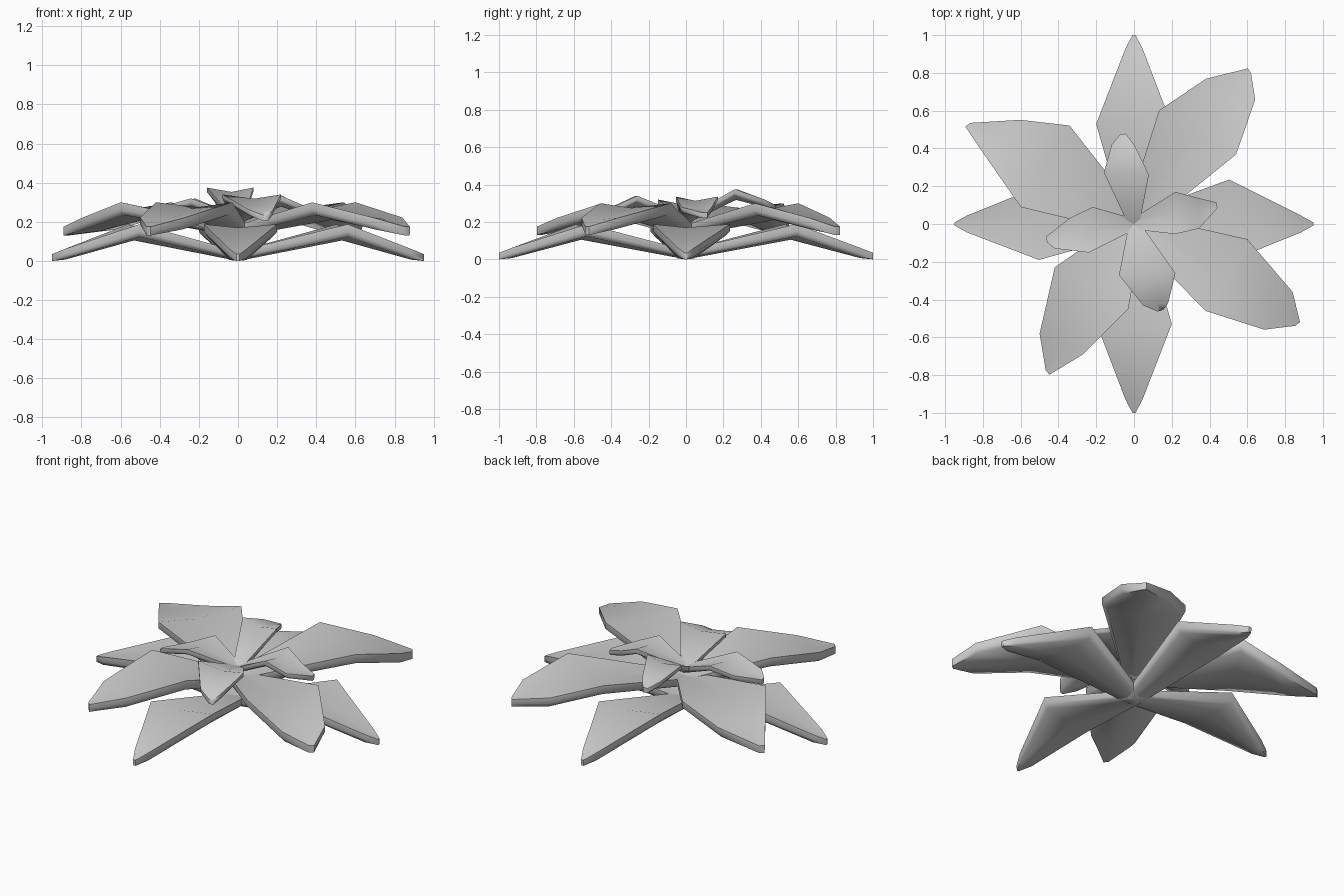
import bpy, bmesh, math


def petal(name, angle, stations, length=1.0):
    """Thick creased petal; station: (r_left, r_right, w_left, w_right, z_edge, z_mid, thickness)."""
    bm = bmesh.new()
    ca, sa = math.cos(math.radians(angle)), math.sin(math.radians(angle))
    rings = []
    for rl, rr, wl, wr, ze, zm, t in stations:
        rm = (rl + rr) / 2
        # top face, upright rim, bevelled underside
        pts = [(rl, wl, ze), (rm, 0, zm), (rr, -wr, ze), (rr, -wr, ze - t * 0.6),
               (rr, -wr * 0.88, ze - t), (rm, 0, zm - t),
               (rl, wl * 0.88, ze - t), (rl, wl, ze - t * 0.6)]
        rings.append([bm.verts.new((r * length * ca - s * sa, r * length * sa + s * ca, z))
                      for r, s, z in pts])
    n = len(rings[0])
    for a, b in zip(rings, rings[1:]):
        for i in range(n):
            j = (i + 1) % n
            bm.faces.new((a[i], a[j], b[j], b[i]))
    bm.faces.new(rings[0])
    bm.faces.new(rings[-1][::-1])
    bmesh.ops.recalc_face_normals(bm, faces=bm.faces)
    mesh = bpy.data.meshes.new(name)
    bm.to_mesh(mesh)
    bm.free()
    ob = bpy.data.objects.new(name, mesh)
    bpy.context.collection.objects.link(ob)
    bpy.ops.object.select_all(action='DESELECT')
    ob.select_set(True)
    bpy.context.view_layer.objects.active = ob
    bpy.ops.object.shade_smooth_by_angle(angle=math.radians(62))


# lower pointed leaves along the axes
for i, (length, wl) in enumerate(((0.95, 0.235), (1.0, 0.20), (0.95, 0.19), (1.0, 0.20))):
    petal(f"lower_leaf_{i + 1}", i * 90, [
        (0.0, 0.0, 0.05, 0.05, 0.05, 0.045, 0.045),
        (0.53, 0.59, wl, 0.175, 0.188, 0.17, 0.065),
        (0.93, 0.93, 0.045, 0.045, 0.062, 0.057, 0.05),
        (1.0, 1.0, 0.008, 0.008, 0.035, 0.035, 0.035)], length)

# broad middle petals on the diagonals: angle, shoulder, outer shoulder, tip radius
for i, (angle, mid, out, tip) in enumerate((
        (53, (0.56, 0.62, 0.256, 0.21), (0.844, 0.912, 0.158, 0.116), 1.02),
        (149.2, (0.56, 0.56, 0.23, 0.273), (0.87, 0.80, 0.09, 0.165), 1.03),
        (239.8, (0.404, 0.41, 0.20, 0.247), (0.732, 0.753, 0.114, 0.14), 0.914),
        (328.6, (0.554, 0.564, 0.244, 0.195), (0.905, 0.88, 0.13, 0.118), 1.02))):
    petal(f"middle_petal_{i + 1}", angle, [
        (-0.02, -0.02, 0.05, 0.05, 0.17, 0.165, 0.045),
        (*mid, 0.30, 0.275, 0.065),
        (*out, 0.222, 0.212, 0.06),
        (tip, tip - 0.01, 0.015, 0.015, 0.175, 0.175, 0.045)])

# small upper petals: angle, shoulder, outer shoulder, tip radius, shoulder height, tip height
for i, (angle, mid, out, tip, zs, zt) in enumerate((
        (12.8, (0.252, 0.20, 0.117, 0.10), (0.36, 0.33, 0.06, 0.10), 0.45, 0.335, 0.25),
        (97, (0.29, 0.25, 0.125, 0.11), (0.43, 0.417, 0.067, 0.052), 0.48, 0.375, 0.29),
        (190, (0.262, 0.20, 0.107, 0.127), (0.436, 0.33, 0.055, 0.09), 0.47, 0.32, 0.24),
        (287, (0.313, 0.235, 0.134, 0.155), (0.454, 0.426, 0.05, 0.08), 0.48, 0.34, 0.235))):
    petal(f"upper_petal_{i + 1}", angle, [
        (0.0, 0.0, 0.03, 0.03, 0.23, 0.225, 0.035),
        (*mid, zs, zs - 0.022, 0.035),
        (*out, zt + 0.03, zt + 0.02, 0.032),
        (tip, tip, 0.015, 0.015, zt, zt, 0.03)])
